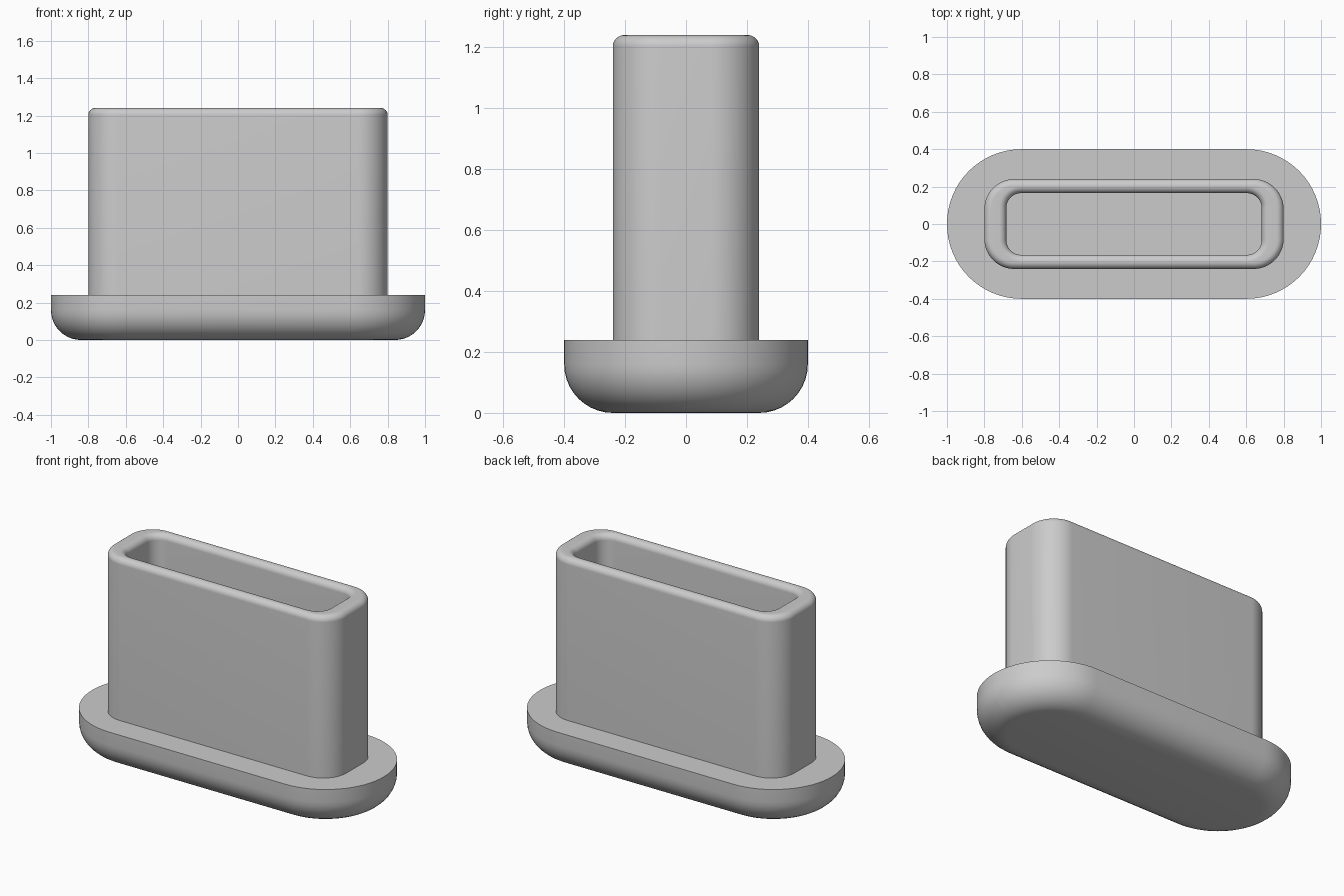
import bpy, bmesh
from math import sin, cos, pi, radians

cube = bpy.data.objects.get("Cube")
if cube:
    bpy.data.objects.remove(cube, do_unlink=True)

grey = bpy.data.materials.new("light_grey")
grey.use_nodes = True
colour = (0.6, 0.6, 0.6, 1)
grey.diffuse_color = colour
grey.node_tree.nodes["Principled BSDF"].inputs["Base Color"].default_value = colour

CORNER_STEPS = 16
FILLET_STEPS = 10


def rounded_loop(bm, hx, hy, r, z):
    """Ring of vertices along a rounded rectangle, counter-clockwise."""
    ring = []
    for q, (sx, sy) in enumerate([(1, 1), (-1, 1), (-1, -1), (1, -1)]):
        for i in range(CORNER_STEPS + 1):
            a = (q + i / CORNER_STEPS) * pi / 2
            ring.append(bm.verts.new((sx * (hx - r) + r * cos(a),
                                      sy * (hy - r) + r * sin(a), z)))
    return ring


def loft(name, sections, caps=False):
    """Skin a list of (half x, half y, corner radius, z) sections."""
    bm = bmesh.new()
    rings = [rounded_loop(bm, *s) for s in sections]
    for low, high in zip(rings, rings[1:]):
        for i in range(len(low)):
            j = (i + 1) % len(low)
            bm.faces.new((low[i], low[j], high[j], high[i]))
    if caps:
        bm.faces.new(rings[0][::-1])
        bm.faces.new(rings[-1])
    bmesh.ops.remove_doubles(bm, verts=bm.verts, dist=1e-5)
    mesh = bpy.data.meshes.new(name)
    bm.to_mesh(mesh)
    bm.free()
    mesh.materials.append(grey)
    obj = bpy.data.objects.new(name, mesh)
    bpy.context.collection.objects.link(obj)
    bpy.ops.object.select_all(action='DESELECT')
    obj.select_set(True)
    bpy.context.view_layer.objects.active = obj
    bpy.ops.object.shade_smooth_by_angle(angle=radians(30))
    return obj


def quarter():
    return [i / FILLET_STEPS * pi / 2 for i in range(FILLET_STEPS + 1)]


# Stadium-shaped base with a rounded underside
R, BASE_TOP = 0.16, 0.24
base = []
for a in quarter():
    inset = R * (1 - sin(a))
    base.append((1 - inset, 0.4 - inset, 0.399 - inset, R * (1 - cos(a))))
base.append((1, 0.4, 0.399, BASE_TOP))
loft("base", base, caps=True)

# Hollow sleeve: outer wall, rounded rim, inner wall down to the base
F, TOP = 0.037, 1.24
sleeve = [(0.8, 0.24, 0.16, BASE_TOP)]
for a in quarter():
    inset = F * (1 - cos(a))
    sleeve.append((0.8 - inset, 0.24 - inset, 0.16 - inset, TOP - F * (1 - sin(a))))
for a in reversed(quarter()):
    grow = F * (1 - cos(a))
    sleeve.append((0.683 + grow, 0.165 + grow, 0.08 + grow, TOP - F * (1 - sin(a))))
sleeve.append((0.683, 0.165, 0.08, BASE_TOP))
loft("sleeve", sleeve)
